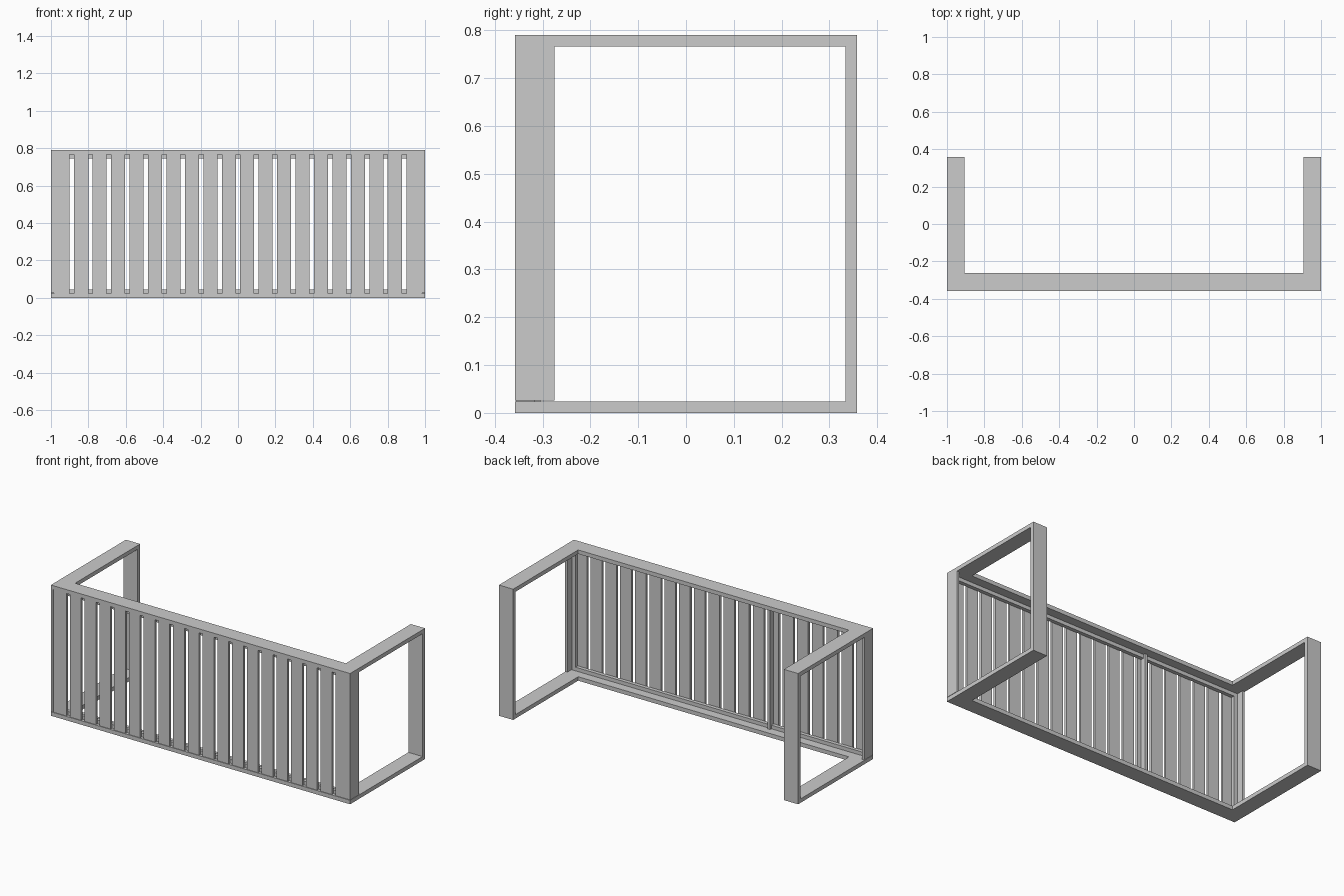
import bpy, bmesh

if "Cube" in bpy.data.objects:
    bpy.data.objects.remove(bpy.data.objects["Cube"])

X, Y, H = 1.0, 0.358, 0.79      # half width, half depth, height
W, T = 0.095, 0.024             # board width and thickness


def box(name, x0, x1, y0, y1, z0, z1):
    bm = bmesh.new()
    bmesh.ops.create_cube(bm, size=1)
    for v in bm.verts:
        v.co.x = x0 if v.co.x < 0 else x1
        v.co.y = y0 if v.co.y < 0 else y1
        v.co.z = z0 if v.co.z < 0 else z1
    return finish(name, bm)


def finish(name, bm):
    bmesh.ops.recalc_face_normals(bm, faces=bm.faces)
    me = bpy.data.meshes.new(name)
    bm.to_mesh(me)
    bm.free()
    ob = bpy.data.objects.new(name, me)
    bpy.context.collection.objects.link(ob)
    return ob


def u_frame(name, z0, z1):
    # U-shaped board: one front run and two arms
    pts = [(-X, -Y), (X, -Y), (X, Y), (X - W, Y), (X - W, W - Y),
           (W - X, W - Y), (W - X, Y), (-X, Y)]
    bm = bmesh.new()
    face = bm.faces.new([bm.verts.new((x, y, z0)) for x, y in pts])
    ext = bmesh.ops.extrude_face_region(bm, geom=[face])
    for v in ext["geom"]:
        if isinstance(v, bmesh.types.BMVert):
            v.co.z = z1
    return finish(name, bm)


# Top and bottom frames
u_frame("bottom_frame", 0, T)
u_frame("top_frame", H - T, H)

z0, z1 = T, H - T
front = -Y + 0.004      # front face of the slats
back = front + 0.015    # back face of the slats

for s, side in ((-1, "left"), (1, "right")):
    def mx(a, b):
        return sorted((s * a, s * b))
    # Rear posts
    box(side + "_rear_post", *mx(X - W, X), Y - T, Y, z0, z1)
    # End boards and corner battens at the front
    box(side + "_end_board", *mx(0.985, X), -Y, -0.275, z0 + 0.002, z1)
    box(side + "_corner_batten", *mx(0.962, 0.985), back, back + 0.022, z0, z1)
    # Wide end slats
    box(side + "_end_slat", *mx(0.9, 0.985), front, back, z0, z1)

# Narrow slats between the ends
for i in range(18):
    x = -0.838 + i * 2 * 0.838 / 17
    box("slat_%02d" % (i + 1), x - 0.0375, x + 0.0375, front, back, z0, z1)

# Rails the slats are fixed to
box("lower_rail", -0.962, 0.962, back, back + 0.022, z0, z0 + 0.022)
box("upper_rail", -0.962, 0.962, back, back + 0.022, z1 - 0.022, z1)

# Thin upright stiffener behind the slats
box("stiffener", -0.348, -0.333, back, back + 0.035, z0, z1)
